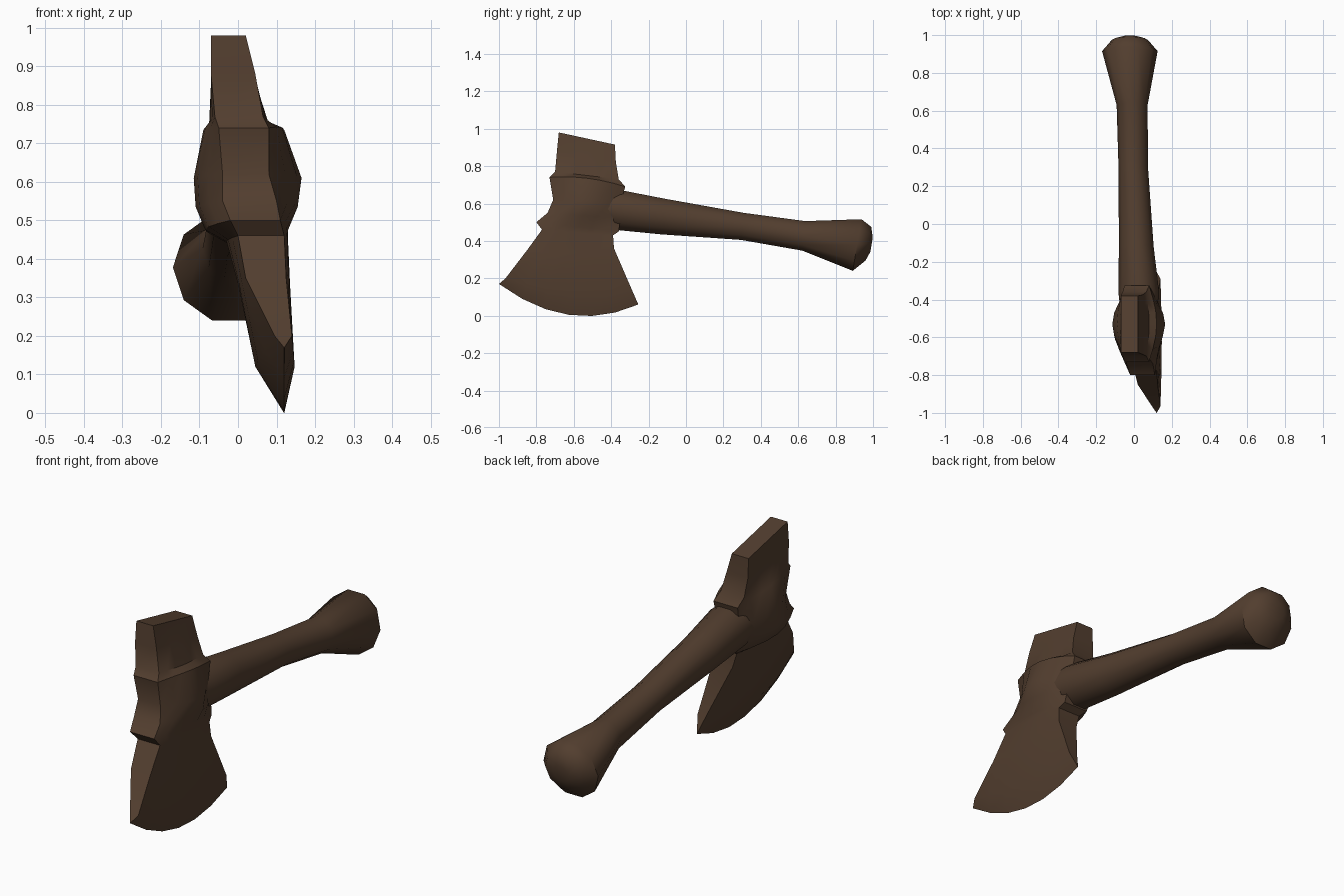
import bpy, bmesh, math

if "Cube" in bpy.data.objects:
    bpy.data.objects.remove(bpy.data.objects["Cube"])

wood = bpy.data.materials.new("dark_brown")
wood.diffuse_color = (0.085, 0.048, 0.028, 1)
wood.use_nodes = True
wood.node_tree.nodes["Principled BSDF"].inputs["Base Color"].default_value = wood.diffuse_color


def loft(name, rings, angle):
    """Skin a list of closed rings, cap both ends."""
    bm = bmesh.new()
    rows = [[bm.verts.new(p) for p in r] for r in rings]
    n = len(rows[0])
    for a, b in zip(rows, rows[1:]):
        for i in range(n):
            j = (i + 1) % n
            bm.faces.new((a[i], a[j], b[j], b[i]))
    bm.faces.new(rows[0])
    bm.faces.new(rows[-1][::-1])
    bmesh.ops.remove_doubles(bm, verts=bm.verts, dist=0.0008)
    bmesh.ops.recalc_face_normals(bm, faces=bm.faces)
    me = bpy.data.meshes.new(name)
    bm.to_mesh(me)
    bm.free()
    me.materials.append(wood)
    ob = bpy.data.objects.new(name, me)
    bpy.context.collection.objects.link(ob)
    bpy.ops.object.select_all(action='DESELECT')
    ob.select_set(True)
    bpy.context.view_layer.objects.active = ob
    bpy.ops.object.shade_smooth_by_angle(angle=math.radians(angle))
    return ob


# Axe head: rows from poll to cutting edge
# front y, z, back y, z, sag, end x left/right, middle x left/right
head = [
    (-.68, .98, -.38, .915, 0, -.07, .02, -.07, .02),
    (-.69, .88, -.375, .82, 0, -.07, .045, -.07, .045),
    (-.70, .77, -.36, .73, 0, -.06, .065, -.075, .08),
    (-.73, .74, -.325, .69, .02, -.05, .08, -.09, .12),
    (-.71, .62, -.35, .60, 0, -.04, .08, -.115, .165),
    (-.74, .55, -.35, .52, 0, -.04, .10, -.11, .155),
    (-.80, .50, -.36, .45, 0, -.02, .11, -.085, .13),
    (-.77, .46, -.39, .43, 0, .0, .12, -.03, .13),
    (-.85, .35, -.385, .36, -.02, .02, .125, .0, .135),
    (-.965, .20, -.29, .14, -.05, .095, .14, .045, .147),
    (-1.0, .17, -.255, .06, -.11, .1195, .1205, .12, .12),
]
COLS = 6
rings = []
for yf, zf, yb, zb, sag, el, er, ml, mr in head:
    left, right = [], []
    for i in range(COLS + 1):
        t = i / COLS
        y = yf + (yb - yf) * t
        z = zf + (zb - zf) * t + sag * 4 * t * (1 - t)
        k = math.sin(math.pi * t)
        left.append((el + (ml - el) * k, y, z))
        right.append((er + (mr - er) * k, y, z))
    rings.append(left + right[::-1])
loft("axe_head", rings, 40)

# Handle with a flared knob: y, centre x, centre z, radius x, radius z, lean
handle = [
    (-.60, .025, .59, .08, .08, .1),
    (-.36, .025, .565, .108, .112, .1),
    (-.12, .012, .53, .092, .10, .1),
    (.30, -.004, .478, .078, .076, .1),
    (.63, -.01, .427, .082, .083, .1),
    (.915, -.022, .378, .147, .145, .17),
    (.975, -.022, .385, .095, .095, .17),
    (.992, -.022, .38, .04, .04, .17),
]
SIDES = 10
rings = []
for y, x, z, rx, rz, lean in handle:
    ring = []
    for i in range(SIDES):
        a = 2 * math.pi * (i + .5) / SIDES + math.pi / SIDES
        dz = rz * math.sin(a)
        ring.append((x + rx * math.cos(a), y + lean * dz, z + dz))
    rings.append(ring)
loft("handle", rings, 50)
